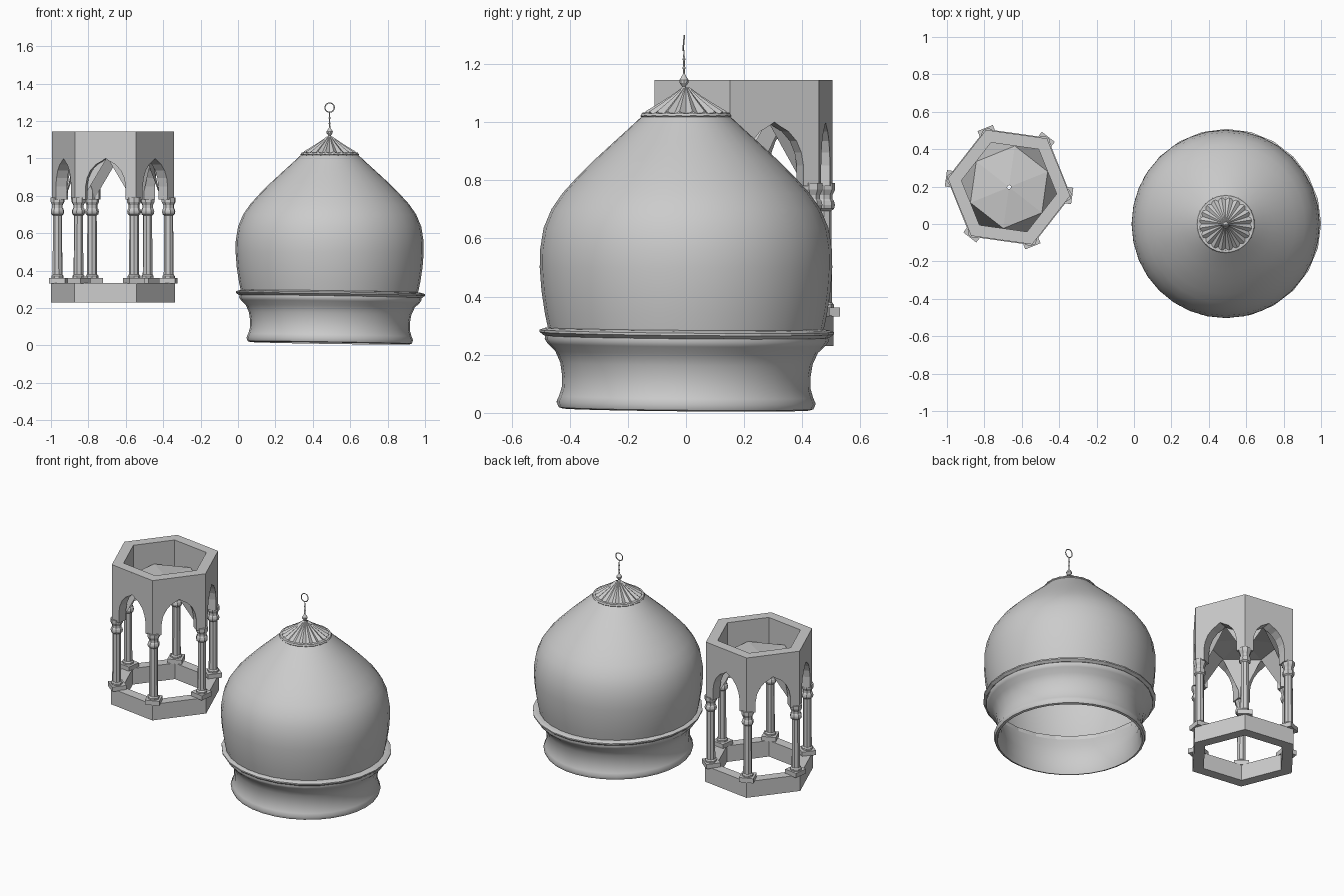
import bpy, bmesh, math
from mathutils import Vector, Matrix

cube = bpy.data.objects.get("Cube")
if cube:
    bpy.data.objects.remove(cube)

stone = bpy.data.materials.new("grey_stone")
stone.use_nodes = True
GREY = (0.6, 0.6, 0.6, 1)
stone.diffuse_color = GREY
stone.node_tree.nodes["Principled BSDF"].inputs["Base Color"].default_value = GREY


def finish(name, bm, loc=(0, 0, 0), rot=(0, 0, 0), smooth=None):
    mesh = bpy.data.meshes.new(name)
    bm.to_mesh(mesh)
    bm.free()
    mesh.materials.append(stone)
    ob = bpy.data.objects.new(name, mesh)
    bpy.context.collection.objects.link(ob)
    ob.location, ob.rotation_euler = loc, rot
    if smooth:
        bpy.ops.object.select_all(action='DESELECT')
        ob.select_set(True)
        bpy.context.view_layer.objects.active = ob
        bpy.ops.object.shade_smooth_by_angle(angle=math.radians(smooth))
    return ob


def lathe(name, profile, segs, loc=(0, 0, 0), rot=(0, 0, 0), smooth=None,
          closed=False, flute=0, start=0):
    """Spin (radius, height) points, listed bottom to top outside, round z."""
    bm = bmesh.new()
    rings = []
    for r, z in profile:
        ring = []
        for i in range(segs):
            a = start + math.tau * i / segs
            lift = flute * r * (i % 2)
            ring.append(bm.verts.new((r * math.cos(a), r * math.sin(a), z + lift)))
        rings.append(ring)
    pairs = list(zip(rings, rings[1:]))
    if closed:
        pairs.append((rings[-1], rings[0]))
    for low, high in pairs:
        for i in range(segs):
            j = (i + 1) % segs
            bm.faces.new((low[i], low[j], high[j], high[i]))
    bmesh.ops.remove_doubles(bm, verts=bm.verts, dist=0.00001)
    return finish(name, bm, loc, rot, smooth)


# ---- Large onion dome ----
DOME = (0.49, 0, 0)
lathe("dome_shell", [(0.472, 0.28), (0.485, 0.34), (0.497, 0.42), (0.503, 0.5),
                     (0.502, 0.56), (0.49, 0.635), (0.463, 0.7), (0.425, 0.755),
                     (0.375, 0.81), (0.315, 0.87), (0.255, 0.925), (0.2, 0.975),
                     (0.16, 1.012), (0.14, 1.03)],
      32, DOME, smooth=40)

TILT = (math.radians(-0.5), math.radians(0.9), 0)
lathe("dome_base", [(0.425, 0.012), (0.438, 0.016), (0.446, 0.035), (0.437, 0.055),
                    (0.428, 0.085), (0.427, 0.125), (0.434, 0.17), (0.452, 0.21),
                    (0.478, 0.235), (0.488, 0.25), (0.486, 0.265), (0.46, 0.265),
                    (0.43, 0.2), (0.41, 0.12), (0.415, 0.04)],
      32, DOME, TILT, smooth=50, closed=True)
lathe("dome_moulding", [(0.465, 0.262), (0.49, 0.262), (0.506, 0.274),
                        (0.506, 0.282), (0.49, 0.288), (0.465, 0.292)],
      24, DOME, TILT, closed=True)

# ---- Fluted cap and finial ----
lathe("cap_rim", [(0.13, 1.012), (0.15, 1.012), (0.157, 1.02), (0.152, 1.029),
                  (0.13, 1.03)], 40, DOME, closed=True, flute=0.02)
lathe("fluted_cap", [(0.14, 1.022), (0.1, 1.05), (0.055, 1.083), (0.012, 1.118)],
      40, DOME, flute=0.11)
lathe("finial_stem", [(0.012, 1.112), (0.006, 1.122), (0.016, 1.135), (0.017, 1.144),
                      (0.009, 1.156), (0.004, 1.164), (0.003, 1.18), (0.006, 1.186),
                      (0.003, 1.193), (0.003, 1.21), (0.006, 1.216), (0.003, 1.222),
                      (0.002, 1.248), (0, 1.249)],
      10, (0.49, -0.007, 0), smooth=30)
bpy.ops.mesh.primitive_torus_add(major_segments=24, minor_segments=6, major_radius=0.025,
                                 minor_radius=0.003, location=(0.49, -0.008, 1.272),
                                 rotation=(math.radians(85), 0, 0))
hoop = bpy.context.object
hoop.name = "finial_hoop"
hoop.data.materials.append(stone)

# ---- Hexagonal pavilion ----
CENTRE = Vector((-0.668, 0.197, 0))
TURN = math.radians(-8)
SIXTH = math.radians(60)
R_OUT, R_IN = 0.33, 0.257
COS30 = math.cos(SIXTH / 2)
SPRING, APEX, TOP = 0.78, 1.0, 1.145

lathe("pavilion_base", [(0.262, 0.23), (0.335, 0.23), (0.335, 0.335), (0.262, 0.335)],
      6, CENTRE, closed=True, start=TURN)

# Arched wall panels, mitred at the corners
half = R_OUT / 2
arch = [(0.108, SPRING), (0.108, 0.85), (0.1, 0.895), (0.082, 0.935), (0.052, 0.968),
        (0.022, 0.985)]
outline = ([(-half, SPRING)] + [(-u, z) for u, z in arch] + [(0, APEX)]
           + arch[::-1] + [(half, SPRING), (half, TOP), (-half, TOP)])


def arch_wall(index):
    bm = bmesh.new()
    front, back = [], []
    for u, z in outline:
        inner_u = u * R_IN / R_OUT if abs(u) == half else u
        front.append(bm.verts.new((R_OUT * COS30, u, z)))
        back.append(bm.verts.new((R_IN * COS30, inner_u, z)))
    bm.faces.new(front)
    bm.faces.new(back[::-1])
    n = len(outline)
    for i in range(n):
        j = (i + 1) % n
        mitre = abs(outline[i][0]) == half and outline[i][0] == outline[j][0]
        if not mitre:
            bm.faces.new((front[i], back[i], back[j], front[j]))
    bmesh.ops.recalc_face_normals(bm, faces=bm.faces)
    finish(f"arch_wall_{index}", bm, CENTRE, (0, 0, TURN + SIXTH * (index + 0.5)))


def box(name, size, centre, loc, turn):
    bm = bmesh.new()
    bmesh.ops.create_cube(bm, size=1)
    bmesh.ops.scale(bm, vec=size, verts=bm.verts)
    bmesh.ops.translate(bm, vec=centre, verts=bm.verts)
    return finish(name, bm, loc, (0, 0, turn))


for k in range(6):
    arch_wall(k)
    a = TURN + SIXTH * k
    foot = CENTRE + Vector((math.cos(a), math.sin(a), 0)) * 0.3
    box(f"plinth_{k}", (0.088, 0.088, 0.03), (-0.003, 0, 0.347), foot, a)
    lathe(f"column_{k}", [(0.034, 0.36), (0.034, 0.372), (0.027, 0.38), (0.025, 0.695),
                          (0.034, 0.702), (0.037, 0.715), (0.034, 0.728), (0.029, 0.735),
                          (0.029, 0.75), (0.038, 0.768), (0.038, 0.79), (0, 0.79)],
          8, foot, (0, 0, a), start=math.pi / 8)

# Vaulted ceiling: a raised middle with corners sinking to the capitals
bm = bmesh.new()
polar = lambda r, a, z: bm.verts.new((r * math.cos(a), r * math.sin(a), z))
mids = [polar(R_IN * COS30, SIXTH * (k + 0.5), 1.005) for k in range(6)]
corners = [polar(R_IN, SIXTH * k, SPRING + 0.01) for k in range(6)]
eye = [polar(0.011, SIXTH * (k + 0.5), 1.03) for k in range(6)]
for k in range(6):
    bm.faces.new((mids[k - 1], mids[k], eye[k], eye[k - 1]))
    bm.faces.new((corners[k], mids[k], mids[k - 1]))
finish("vault_ceiling", bm, CENTRE, (0, 0, TURN))

# Short slit mark at the top of the front wall
box("wall_slit", (0.004, 0.005, 0.036), (R_OUT * COS30, 0, TOP - 0.019),
    CENTRE, TURN - SIXTH * 1.5)
